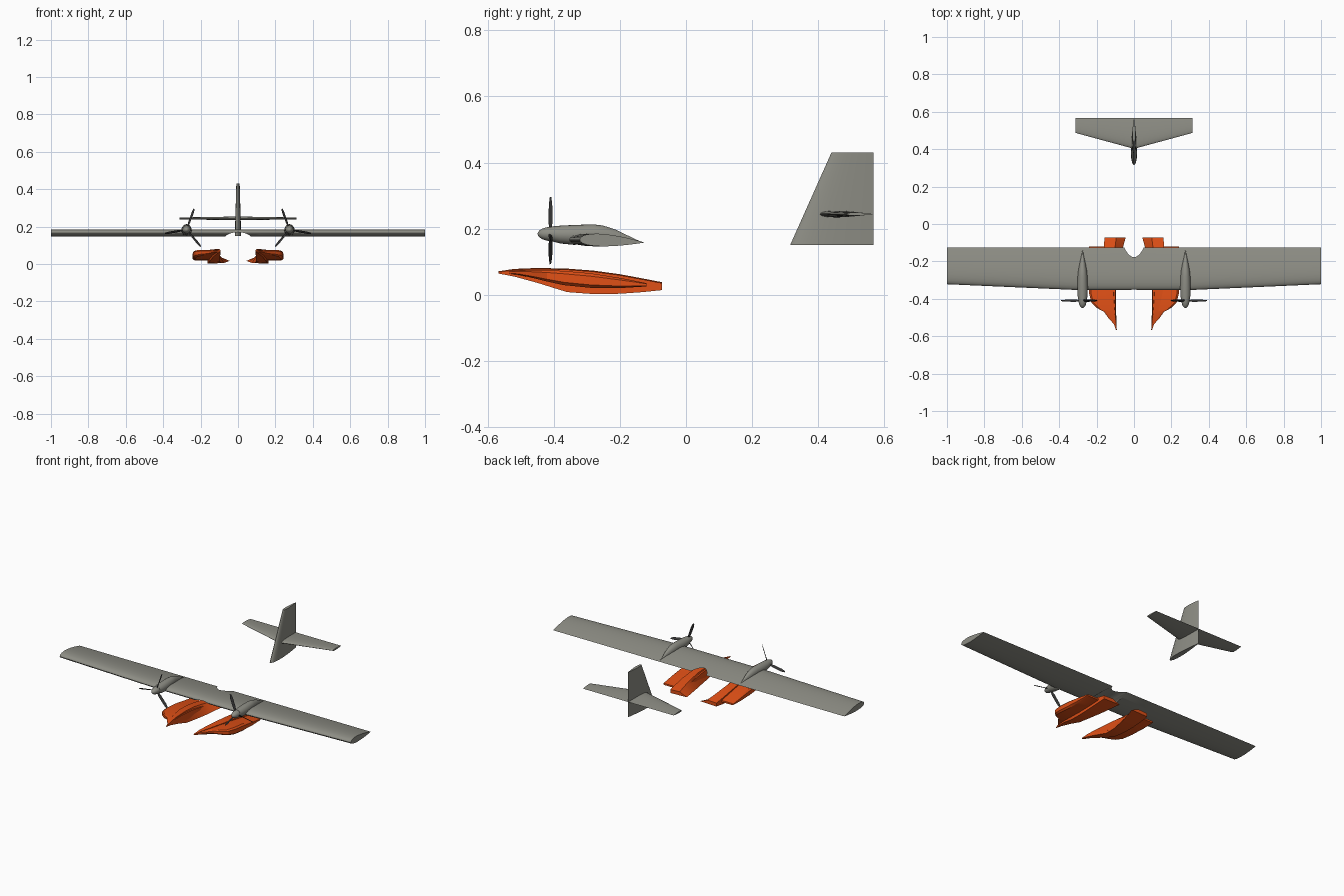
import bpy, bmesh, math
from mathutils import Vector, Matrix

if "Cube" in bpy.data.objects:
    bpy.data.objects.remove(bpy.data.objects["Cube"], do_unlink=True)


def material(name, rgb):
    m = bpy.data.materials.new(name)
    m.use_nodes = True
    m.diffuse_color = (*rgb, 1)
    m.node_tree.nodes["Principled BSDF"].inputs["Base Color"].default_value = (*rgb, 1)
    return m


GREY = material("warm grey", (0.27, 0.27, 0.235))
ORANGE = material("orange", (0.75, 0.08, 0.008))
DARK = material("dark grey", (0.035, 0.035, 0.035))


def loft(name, rings, mat, angle=35):
    """Skin a list of equal-length point rings and cap both ends."""
    bm = bmesh.new()
    rows = [[bm.verts.new(p) for p in ring] for ring in rings]
    n = len(rows[0])
    for a, b in zip(rows, rows[1:]):
        for i in range(n):
            j = (i + 1) % n
            bm.faces.new((a[i], a[j], b[j], b[i]))
    bm.faces.new(rows[0])
    bm.faces.new(rows[-1])
    bmesh.ops.recalc_face_normals(bm, faces=bm.faces)
    mesh = bpy.data.meshes.new(name)
    bm.to_mesh(mesh)
    bm.free()
    mesh.materials.append(mat)
    obj = bpy.data.objects.new(name, mesh)
    bpy.context.collection.objects.link(obj)
    smooth(obj, angle)
    return obj


def smooth(obj, angle):
    bpy.ops.object.select_all(action="DESELECT")
    obj.select_set(True)
    bpy.context.view_layer.objects.active = obj
    bpy.ops.object.shade_smooth_by_angle(angle=math.radians(angle))


def pair(name, rings, mat, angle=35):
    """The same part on the left (+x) and mirrored on the right."""
    for side, s in (("left_", 1), ("right_", -1)):
        loft(side + name, [[(p[0] * s, p[1], p[2]) for p in r] for r in rings], mat, angle)


def airfoil(front, back, up, down, steps=14):
    """Closed section as (y, offset) pairs, running over the top and back below."""
    def half(t):
        return 10 * (0.2969 * math.sqrt(t) - 0.126 * t - 0.3516 * t**2
                     + 0.2843 * t**3 - 0.1036 * t**4)
    ts = [(1 - math.cos(math.pi * i / steps)) / 2 for i in range(steps + 1)]
    over = [(front + (back - front) * t, up * half(t)) for t in ts]
    under = [(front + (back - front) * t, -down * half(t)) for t in ts[1:-1]]
    return over + under[::-1]


# Wing, cambered section with a slightly drooped trailing edge
def wing_ring(x, front):
    back = -0.125
    return [(x, y, 0.166 - 0.008 * (y - front) / (back - front) + z)
            for y, z in airfoil(front, back, 0.021, 0.017)]


wing = loft("wing", [wing_ring(x, f) for x, f in
                     ((-1, -0.322), (-0.3, -0.353), (0.3, -0.353), (1, -0.322))], GREY)

# Rounded saddle cut under the wing centre
saddle = loft("saddle_cutter",
              [[(0.09 * math.cos(a), y, 0.108 + 0.062 * math.sin(a))
                for a in (math.tau * i / 64 for i in range(64))] for y in (-0.5, 0)], GREY)
cut = wing.modifiers.new("saddle", "BOOLEAN")
cut.object = saddle
cut.operation = "DIFFERENCE"
cut.solver = "EXACT"
bpy.context.view_layer.objects.active = wing
bpy.ops.object.modifier_apply(modifier=cut.name)
bpy.data.objects.remove(saddle, do_unlink=True)
smooth(wing, 35)

# Tail surfaces
loft("tail_fin", [[(o, y, z) for y, o in airfoil(f, 0.567, w, w)]
                  for z, f, w in ((0.15, 0.315, 0.017), (0.43, 0.44, 0.009))], GREY)
loft("tailplane", [[(x, y, 0.244 + o) for y, o in airfoil(f, 0.567, w, w)]
                   for x, f, w in ((-0.312, 0.487, 0.005), (0, 0.402, 0.01),
                                   (0.312, 0.487, 0.005))], GREY)


# Engine nacelles and spinners, built from ellipses along y
HUB_X, HUB_Y, HUB_Z = 0.275, -0.41, 0.184


def ellipse(y, z, rx, rz, n=20):
    return [(HUB_X + rx * math.cos(math.tau * i / n), y,
             z + rz * math.sin(math.tau * i / n)) for i in range(n)]


pair("nacelle", [ellipse(*s) for s in (
    (-0.404, 0.184, 0.023, 0.023), (-0.38, 0.182, 0.027, 0.027),
    (-0.34, 0.181, 0.028, 0.03), (-0.28, 0.183, 0.026, 0.03),
    (-0.25, 0.181, 0.023, 0.028), (-0.21, 0.173, 0.016, 0.023),
    (-0.18, 0.166, 0.009, 0.015), (-0.14, 0.159, 0.002, 0.003))], GREY)
pair("spinner", [ellipse(-0.404 - 0.045 * math.sin(a), HUB_Z,
                         0.022 * math.cos(a), 0.022 * math.cos(a))
                 for a in (math.radians(d) for d in (0, 20, 40, 60, 75, 86))], GREY)


# Three-bladed propellers
def blade_ring(r, chord, thick, pitch, turn):
    spin = Matrix.Rotation(-math.radians(turn), 3, "Y")
    twist = Matrix.Rotation(math.radians(pitch), 3, "X")
    hub = Vector((HUB_X, HUB_Y, HUB_Z))
    corners = [(chord, 0), (0, thick), (-chord, 0), (0, -thick)]
    return [tuple(hub + spin @ (twist @ Vector((0, v, u)) + Vector((r, 0, 0))))
            for u, v in corners]


for k, turn in enumerate((110, 230, 350)):
    pair(f"propeller_blade_{k + 1}",
         [blade_ring(*s, turn) for s in ((0.01, 0.004, 0.003, 55), (0.04, 0.008, 0.002, 50),
                                         (0.095, 0.008, 0.0015, 40),
                                         (0.118, 0.004, 0.001, 35))], DARK)


# Sponson body: y, inner top x, inner bottom x, outer x, top z, bottom z
body = ((-0.567, 0.093, 0.092, 0.097, 0.071, 0.064),
        (-0.52, 0.097, 0.094, 0.112, 0.078, 0.055),
        (-0.45, 0.104, 0.096, 0.135, 0.081, 0.036),
        (-0.36, 0.11, 0.097, 0.154, 0.079, 0.008),
        (-0.28, 0.112, 0.09, 0.16, 0.073, 0.002),
        (-0.2, 0.108, 0.075, 0.162, 0.062, 0.003),
        (-0.13, 0.102, 0.06, 0.161, 0.049, 0.008),
        (-0.073, 0.095, 0.045, 0.158, 0.038, 0.014))
pair("sponson_body", [[(it, y, t), (o, y, t - 0.003), (o, y, b), (ib, y, b + 0.003)]
                      for y, it, ib, o, t, b in body], ORANGE, 25)

# Sponson outer stub: y, outer x, top z, bottom z
stub = ((-0.54, 0.103, 0.072, 0.064), (-0.505, 0.135, 0.073, 0.06),
        (-0.47, 0.16, 0.074, 0.052), (-0.448, 0.2, 0.074, 0.047),
        (-0.42, 0.228, 0.074, 0.04), (-0.37, 0.24, 0.072, 0.029),
        (-0.29, 0.242, 0.065, 0.021), (-0.2, 0.242, 0.051, 0.02),
        (-0.12, 0.24, 0.035, 0.025))


def stub_ring(y, o, t, b):
    edge, mid = min(0.01, (o - 0.1) / 3), (t + b) / 2
    return [(0.1, y, t), (o - edge, y, t), (o, y, mid + (t - mid) * 0.6),
            (o, y, mid + (b - mid) * 0.6), (o - edge, y, b), (0.1, y, b)]


pair("sponson_stub", [stub_ring(*s) for s in stub], ORANGE, 30)
